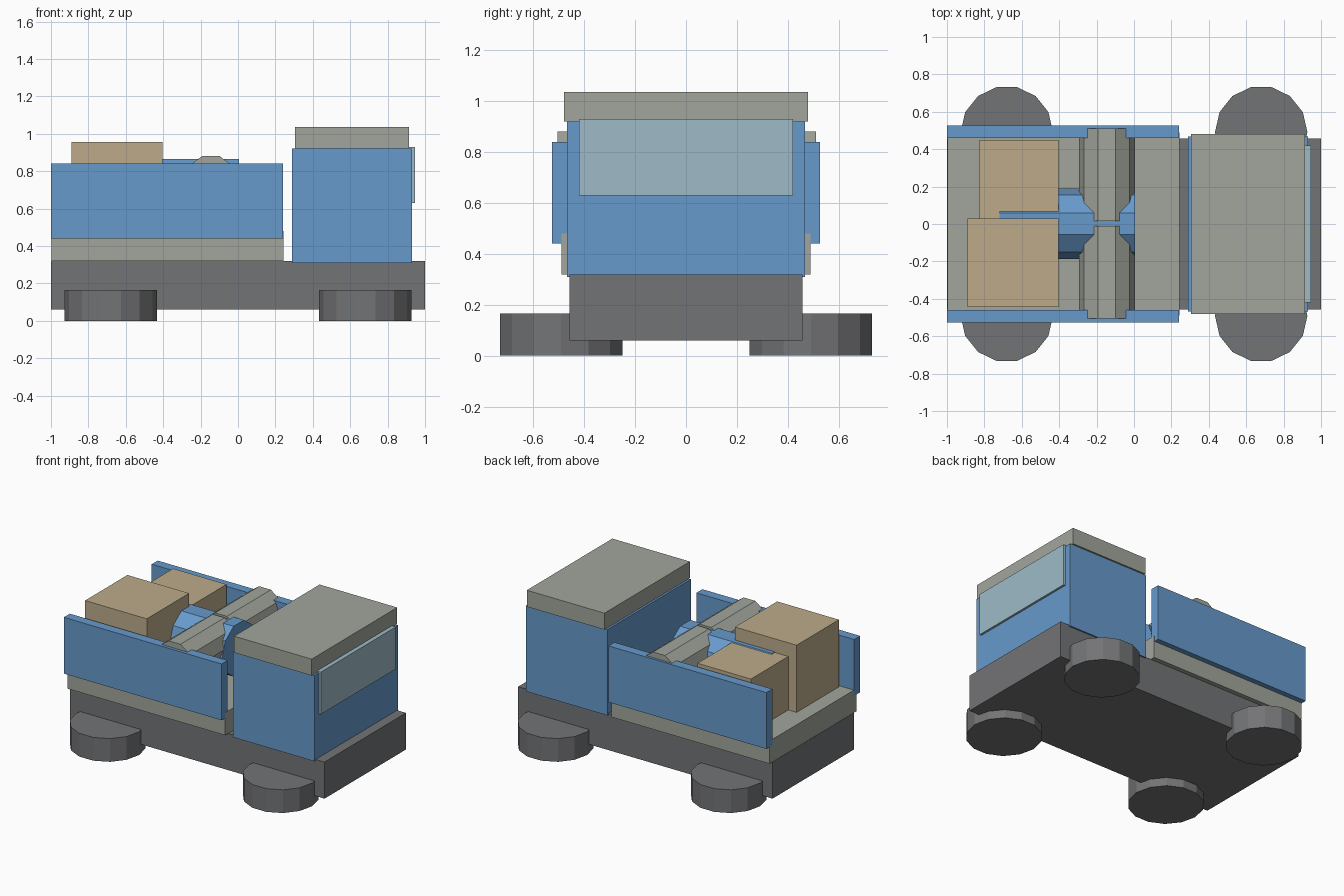
import bpy
import bmesh
from math import pi
from mathutils import Matrix, Vector

default = bpy.data.objects.get("Cube")
if default:
    bpy.data.objects.remove(default, do_unlink=True)


def material(name, rgb):
    mat = bpy.data.materials.new(name)
    mat.use_nodes = True
    mat.diffuse_color = (*rgb, 1)
    mat.node_tree.nodes["Principled BSDF"].inputs["Base Color"].default_value = (*rgb, 1)
    return mat


BLUE = material("body blue", (0.136, 0.323, 0.604))
STONE = material("stone grey", (0.361, 0.381, 0.332))
TAN = material("cardboard tan", (0.509, 0.407, 0.254))
GLASS = material("pale glass", (0.342, 0.497, 0.571))
DARK = material("dark grey", (0.171, 0.174, 0.181))


def finish(name, bm, mat):
    bmesh.ops.recalc_face_normals(bm, faces=bm.faces)
    mesh = bpy.data.meshes.new(name)
    bm.to_mesh(mesh)
    bm.free()
    mesh.materials.append(mat)
    obj = bpy.data.objects.new(name, mesh)
    bpy.context.collection.objects.link(obj)
    return obj


def box(name, mat, x, y, z):
    """Box between the (low, high) limits on each axis."""
    bm = bmesh.new()
    bmesh.ops.create_cube(bm, size=1)
    for v in bm.verts:
        v.co = Vector([lim[0] + (c + 0.5) * (lim[1] - lim[0])
                       for c, lim in zip(v.co, (x, y, z))])
    return finish(name, bm, mat)


def prism(name, mat, sides, radius, length, centre, axis, spin=0.0):
    """Flat-sided cylinder along an axis; spin turns it about its own axis."""
    bm = bmesh.new()
    bmesh.ops.create_cone(bm, cap_ends=True, segments=sides, radius1=radius,
                          radius2=radius, depth=length)
    turn = Vector((0, 0, 1)).rotation_difference(Vector(axis)).to_matrix().to_4x4()
    bm.transform(Matrix.Translation(centre) @ turn @ Matrix.Rotation(spin, 4, "Z"))
    return finish(name, bm, mat)


def flat_top_spin(sides, axis):
    """Spin that brings a facet, not a corner, to the top of a lying prism."""
    bm = bmesh.new()
    bmesh.ops.create_cone(bm, segments=sides, radius1=1, radius2=1, depth=1)
    turn = Vector((0, 0, 1)).rotation_difference(Vector(axis)).to_matrix()
    top = max((turn @ v.co).z for v in bm.verts)
    bm.free()
    return pi / sides if top > 0.99 else 0.0


# Chassis and bed
box("chassis", DARK, (-1, 1), (-0.457, 0.457), (0.06, 0.32))
box("bed_floor", STONE, (-0.998, 0.242), (-0.49, 0.49), (0.32, 0.48))

# Bed sides and the four flat-lying wheels
for side, s in (("left", 1), ("right", -1)):
    box("bed_side_" + side, BLUE, (-1, 0.24), sorted((s * 0.46, s * 0.527)), (0.44, 0.84))
    for end, x in (("front", 0.68), ("rear", -0.68)):
        prism(f"wheel_{end}_{side}", DARK, 14, 0.247, 0.165,
              (x, s * 0.491, 0.0825), (0, 0, 1), pi / 2)

# Cab
box("cab", BLUE, (0.29, 0.93), (-0.468, 0.468), (0.31, 0.92))
box("cab_roof", STONE, (0.305, 0.915), (-0.48, 0.48), (0.92, 1.037))
box("windscreen", GLASS, (0.9, 0.945), (-0.42, 0.42), (0.63, 0.93))

# Cargo boxes
box("large_crate", TAN, (-0.89, -0.405), (-0.445, 0.03), (0.48, 0.957))
box("small_crate", TAN, (-0.825, -0.405), (0.03, 0.45), (0.48, 0.86))

# Cargo barrels
along_x, along_y = (1, 0, 0), (0, 1, 0)
prism("blue_barrel", BLUE, 10, 0.188, 0.725, (-0.3575, 0.002, 0.686),
      along_x, flat_top_spin(10, along_x))
for name, y in (("left", 0.2625), ("right", -0.2575)):
    prism("grey_barrel_" + name, STONE, 10, 0.15, 0.495, (-0.145, y, 0.738),
          along_y, flat_top_spin(10, along_y))
